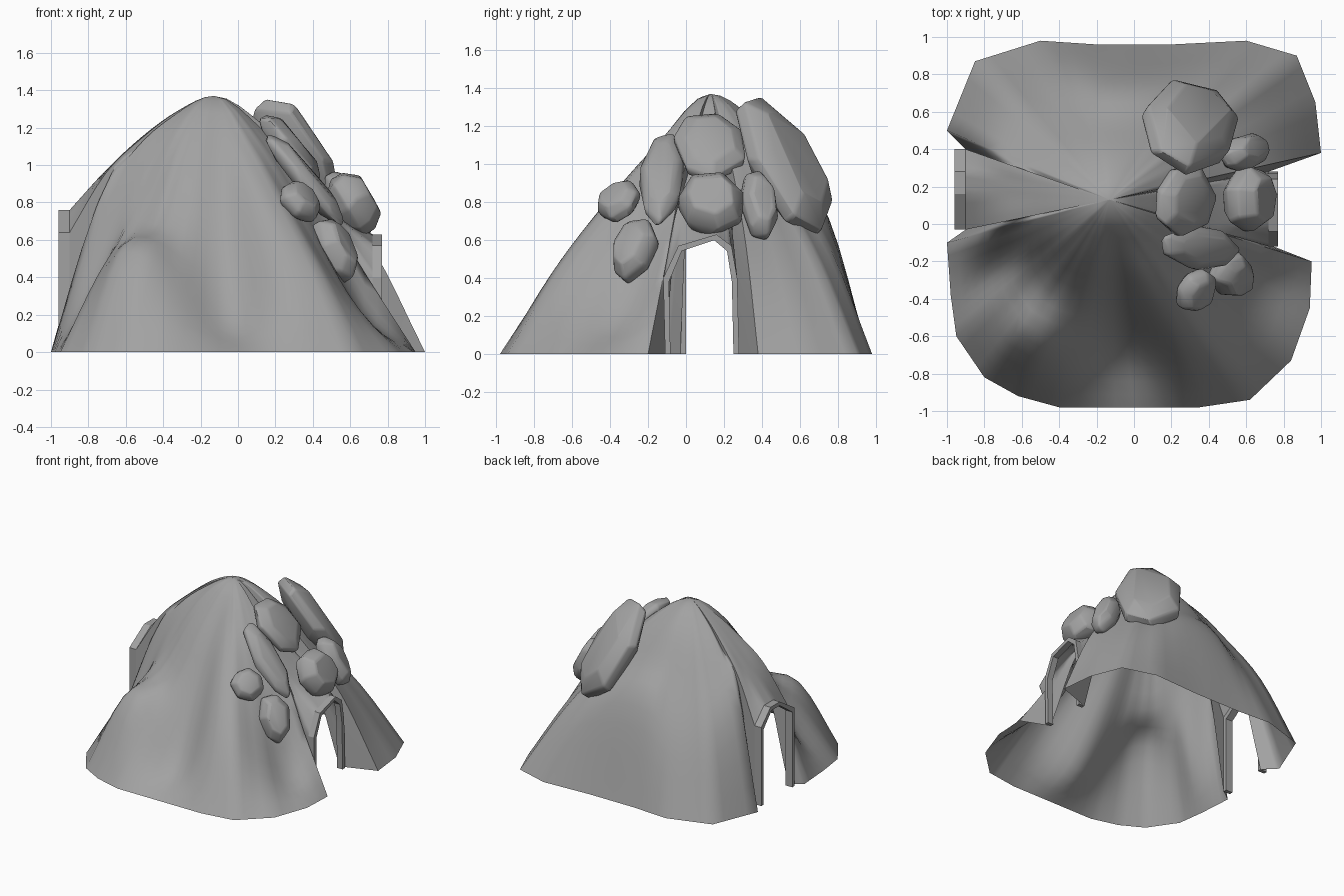
import bpy, bmesh, math, random
from mathutils import Vector, Matrix

cube = bpy.data.objects.get("Cube")
if cube:
    bpy.data.objects.remove(cube)

stone = bpy.data.materials.new("stone_grey")
stone.use_nodes = True
GREY = (0.36, 0.36, 0.36, 1)
stone.diffuse_color = GREY
stone.node_tree.nodes["Principled BSDF"].inputs["Base Color"].default_value = GREY


def finish(bm, name, angle):
    bmesh.ops.recalc_face_normals(bm, faces=bm.faces[:])
    mesh = bpy.data.meshes.new(name)
    bm.to_mesh(mesh)
    bm.free()
    mesh.materials.append(stone)
    obj = bpy.data.objects.new(name, mesh)
    bpy.context.collection.objects.link(obj)
    bpy.ops.object.select_all(action="DESELECT")
    obj.select_set(True)
    bpy.context.view_layer.objects.active = obj
    bpy.ops.object.shade_smooth_by_angle(angle=math.radians(angle))
    return obj


def spline(a, b, c, d, t):
    return b + 0.5 * t * (c - a + t * (2 * a - 5 * b + 4 * c - d + t * (3 * (b - c) + d - a)))


# Door arches as (y, z), running from one foot to the other
RIGHT_ARCH = [(-.11, 0), (-.12, .4), (-.04, .57), (.16, .63), (.24, .57), (.27, .4), (.28, 0)]
LEFT_ARCH = [(.4, 0), (.4, .64), (.28, .76), (.16, .76), (-.03, .64), (-.03, 0)]


def door_spokes(x, arch, ridge):
    top = max(z for y, z in arch)
    return [(x, y, z, *[h * (1 - .01 * i * i * (1 - z / top)) for i, h in enumerate(ridge, 1)])
            for y, z in arch]


def ground_spokes(rows):
    return [(x, y, 0, *heights) for x, y, *heights in rows]


# Mound: spokes from the peak, each with a foot and three heights on the way down
PEAK = Vector((-.13, .13, 1.37))
back = ground_spokes([
    (1, .38, 1.2, .92, .56), (.97, .65, 1.2, .87, .48), (.87, .9, 1.19, .84, .47),
    (.6, .98, 1.2, .88, .54), (.2, .96, 1.24, .97, .69), (-.2, .96, 1.25, .98, .7),
    (-.5, .98, 1.22, .9, .53), (-.85, .87, 1.22, .92, .56), (-1, .5, 1.26, 1.05, .74)])
front = ground_spokes([
    (-1, -.1, 1.26, 1.06, .7), (-.98, -.38, 1.22, .88, .36), (-.95, -.6, 1.18, .74, .42),
    (-.8, -.82, 1.13, .69, .53), (-.62, -.92, 1.11, .68, .5), (-.4, -.98, 1.1, .66, .35),
    (0, -.98, 1.09, .62, .17), (.35, -.98, 1.11, .79, .42), (.62, -.94, 1.12, .79, .44),
    (.84, -.73, 1.13, .73, .3), (.94, -.45, 1.15, .76, .22), (.95, -.2, 1.18, .86, .42)])
spokes = (door_spokes(.72, RIGHT_ARCH, (1.2, .95, .75)) + back
          + door_spokes(-.9, LEFT_ARCH, (1.29, 1.15, .97)) + front)

SUB, STEPS = 4, 16
bm = bmesh.new()
peak = bm.verts.new(PEAK)
rings = []
count = len(spokes)
for i in range(count):
    a, b, c, d = [spokes[(i + k) % count] for k in (-1, 0, 1, 2)]
    for s in range(SUB):
        t = s / SUB
        foot = [b[k] + (c[k] - b[k]) * t for k in range(3)]
        mids = [spline(a[k], b[k], c[k], d[k], t) for k in (3, 4, 5)]
        heights = [mids[0], PEAK.z, *mids, foot[2], 2 * foot[2] - mids[2]]
        line = []
        for r in range(1, STEPS + 1):
            u = r / STEPS
            k = min(int(u * 4), 3)
            z = spline(*heights[k:k + 4], u * 4 - k)
            line.append(bm.verts.new((PEAK.x + (foot[0] - PEAK.x) * u,
                                      PEAK.y + (foot[1] - PEAK.y) * u, max(z, 0))))
        rings.append(line)
for i, line in enumerate(rings):
    following = rings[(i + 1) % len(rings)]
    bm.faces.new((peak, line[0], following[0]))
    for r in range(STEPS - 1):
        bm.faces.new((line[r], line[r + 1], following[r + 1], following[r]))
finish(bm, "mound", 75)


# Door frames: thin arched bands
def door_frame(name, arch, x0, x1, width=0.03):
    ys = [y for y, z in arch]
    mid, half = (max(ys) + min(ys)) / 2, (max(ys) - min(ys)) / 2
    top = max(z for y, z in arch)
    inner = [(mid + (y - mid) * (1 - width / half), z * (1 - width / top)) for y, z in arch]
    bm = bmesh.new()
    loops = [[bm.verts.new((x, y, z)) for y, z in pts]
             for x, pts in ((x0, arch), (x1, arch), (x1, inner), (x0, inner))]
    for j in range(4):
        p, q = loops[j], loops[(j + 1) % 4]
        for i in range(len(arch) - 1):
            bm.faces.new((p[i], p[i + 1], q[i + 1], q[i]))
    for end in (0, -1):
        bm.faces.new([loop[end] for loop in loops])
    finish(bm, name, 20)


door_frame("right_door_frame", RIGHT_ARCH, .72, .77)
door_frame("left_door_frame", LEFT_ARCH, -.96, -.9)


# Rocks: chunky chamfered slabs lying on the slope
def rock(name, centre, normal, length, width, thick, seed):
    rng = random.Random(seed)
    n = Vector(normal).normalized()
    side = Vector((0, 0, 1)).cross(n).normalized()
    down = side.cross(n)
    frame = Matrix((down, side, n)).transposed()
    sides = 7
    radii = [rng.uniform(.95, 1.12) for _ in range(sides)]
    bm = bmesh.new()
    for level, scale in ((-1, .65), (-.4, 1), (.3, 1), (1, .68)):
        for i, radius in enumerate(radii):
            ang = math.tau * (i + .3 * rng.random()) / sides
            local = Vector((math.cos(ang) * radius * scale * length / 2,
                            math.sin(ang) * radius * scale * width / 2,
                            level * thick / 2 * rng.uniform(.85, 1.1)))
            bm.verts.new(Vector(centre) + frame @ local)
    bmesh.ops.convex_hull(bm, input=bm.verts[:])
    bmesh.ops.dissolve_limit(bm, angle_limit=.15, verts=bm.verts[:], edges=bm.edges[:])
    obj = finish(bm, name, 50)
    bevel = obj.modifiers.new("soft_edges", "BEVEL")
    bevel.width, bevel.segments = .015, 2


rock("large_back_rock", (.3, .52, .99), (.5, .68, .52), .85, .48, .2, 1)
rock("upper_rock", (.27, .13, 1.1), (.75, 0, .65), .44, .37, .13, 2)
rock("door_top_rock", (.62, .13, .79), (.85, 0, .5), .36, .36, .2, 3)
rock("door_side_rock", (.59, .385, .79), (.8, .3, .5), .42, .19, .17, 4)
rock("long_rock", (.36, -.13, .92), (.75, -.1, .65), .6, .22, .11, 5)
rock("small_front_rock", (.33, -.355, .81), (.6, -.5, .6), .25, .24, .13, 6)
rock("lower_front_rock", (.52, -.27, .55), (.7, -.5, .45), .38, .24, .17, 7)
